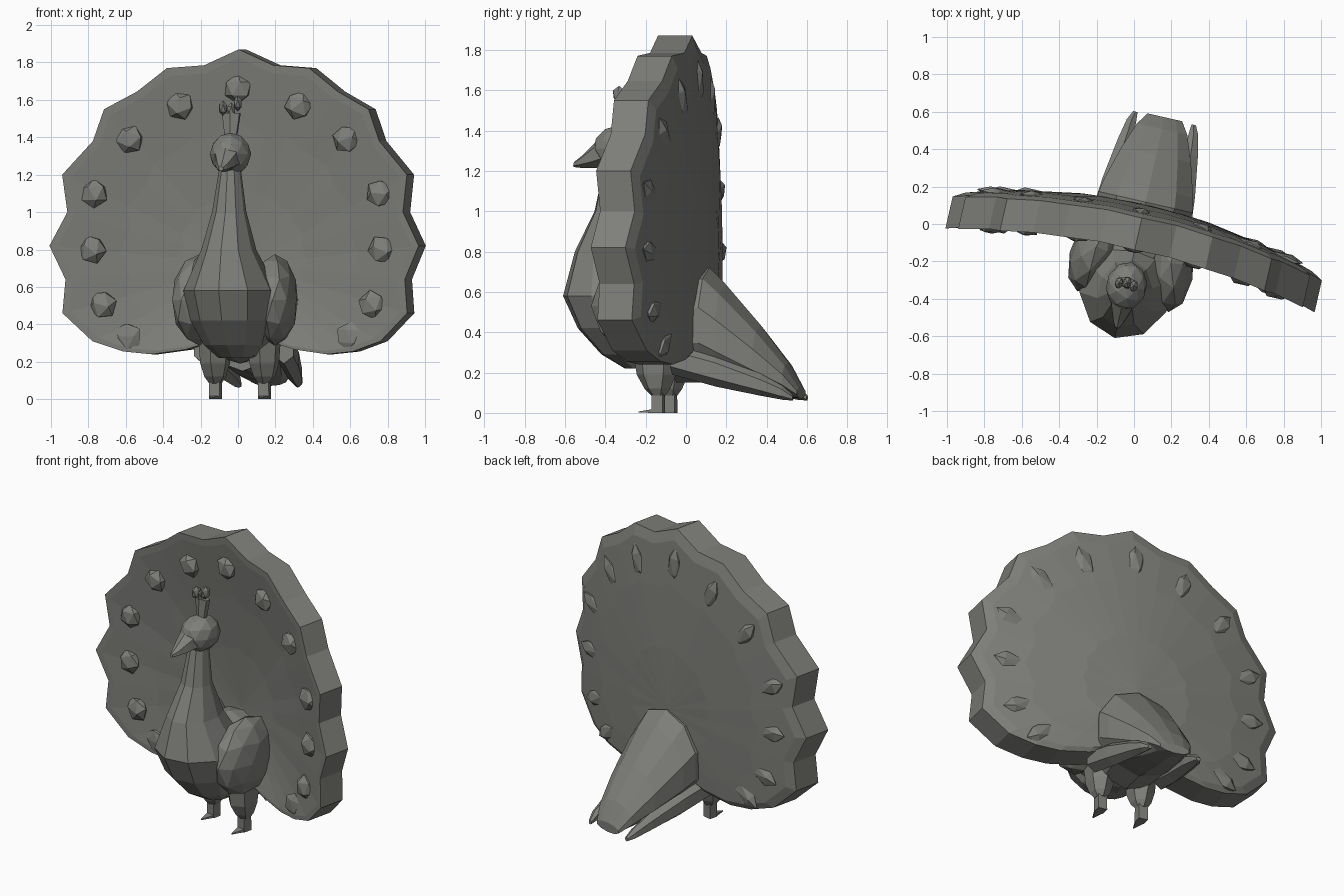
import bpy, bmesh
from math import radians, sin, cos, pi, atan2, hypot
from mathutils import Matrix

# Whole bird is turned slightly to its right
TURN = Matrix.Translation((0.035, 0, 0)) @ Matrix.Rotation(radians(-12.8), 4, 'Z')

# Dark grey plumage
plumage = bpy.data.materials.new("dark_grey")
plumage.diffuse_color = (0.21, 0.21, 0.195, 1)


def finish(name, bm):
    bmesh.ops.recalc_face_normals(bm, faces=bm.faces[:])
    bm.transform(TURN)
    me = bpy.data.meshes.new(name)
    bm.to_mesh(me)
    bm.free()
    me.materials.append(plumage)
    ob = bpy.data.objects.new(name, me)
    bpy.context.collection.objects.link(ob)
    return ob


def bridge(bm, rings):
    for r, q in zip(rings, rings[1:]):
        n = len(r)
        for i in range(n):
            j = (i + 1) % n
            bm.faces.new((r[i], r[j], q[j], q[i]))


def loft(name, secs, n=8, x=0.0):
    """Rings of (y, z, half width, half height, tilt[, x shift]) joined into a tube."""
    bm = bmesh.new()
    rings = []
    for y, z, w, h, tilt, *dx in secs:
        a = radians(tilt)
        cx = x + (dx[0] if dx else 0)
        ring = []
        for i in range(n):
            t = 2 * pi * (i + 0.5) / n
            s = h * sin(t)
            ring.append(bm.verts.new((cx + w * cos(t), y + s * cos(a), z + s * sin(a))))
        rings.append(ring)
    bridge(bm, rings)
    bm.faces.new(rings[0])
    bm.faces.new(rings[-1])
    return finish(name, bm)


def ball(name, loc, size, subdiv=2, rot=Matrix()):
    bm = bmesh.new()
    m = Matrix.Translation(loc) @ rot @ Matrix.Diagonal((*size, 1))
    bmesh.ops.create_icosphere(bm, subdivisions=subdiv, radius=1, matrix=m)
    return finish(name, bm)


# Tail fan: scalloped outline, dished forward towards the edges
HUB = 0.72
half = [(0.19, 1.785), (0.39, 1.77), (0.55, 1.645), (0.725, 1.55), (0.785, 1.38),
        (0.945, 1.2), (0.92, 1.0), (1.012, 0.82), (0.93, 0.64), (0.945, 0.46),
        (0.79, 0.31), (0.63, 0.255), (0.48, 0.24), (0.3, 0.265), (0.15, 0.31)]
outline = [(0, 1.87)] + half + [(0, 0.33)] + [(-x, z) for x, z in reversed(half)]


def back_y(x, z):
    return 0.11 - 0.17 * x * x - 0.05 * (z - 0.75) ** 2


def thick(t):
    return 0.12 + 0.075 * t


bm = bmesh.new()
rings = []
for t, d in [(0.35, 0), (0.7, 0), (0.94, 0), (1, 0.015), (1, 0.19), (0.96, thick(0.96)),
             (0.65, thick(0.65)), (0.35, thick(0.35))]:
    pts = [(x * t, HUB + (z - HUB) * t) for x, z in outline]
    rings.append([bm.verts.new((x, back_y(x, z) - d, z)) for x, z in pts])
bridge(bm, rings)
n = len(outline)
for ring, d in ((rings[0], 0), (rings[-1], thick(0))):
    c = bm.verts.new((0, 0.11 - d, HUB))
    for i in range(n):
        bm.faces.new((c, ring[i], ring[(i + 1) % n]))
finish("tail_fan", bm)

# Feather eyes: faceted studs in front, slim ridges behind
eyes = [(0.325, 1.57), (0.595, 1.39), (0.785, 1.1), (0.795, 0.8), (0.74, 0.505), (0.61, 0.335)]
for x, z in [(-0.01, 1.66)] + eyes + [(-x, z) for x, z in eyes]:
    spin = Matrix.Rotation(atan2(x, z - HUB), 4, 'Y')
    yb = back_y(x, z)
    depth = 0.025 if z < 0.4 else 0.05
    ball("feather_eye", (x, yb - thick(0.84), z), (0.08, depth, 0.08), 1, spin)
    k = 1 - 0.02 / hypot(x, z - HUB)
    ball("feather_ridge", (x * k, yb - 0.014, HUB + (z - HUB) * k), (0.06, 0.035, 0.12), 1, spin)

# Neck and breast
loft("neck_and_breast", [
    (-0.35, 1.25, 0.055, 0.06, 0), (-0.37, 1.0, 0.092, 0.095, 0),
    (-0.38, 0.8, 0.145, 0.185, 0), (-0.34, 0.58, 0.25, 0.285, 0),
    (-0.31, 0.42, 0.22, 0.24, 0), (-0.26, 0.29, 0.16, 0.17, 0),
    (-0.22, 0.22, 0.09, 0.09, 0)], 10)

# Body and wings
ball("body", (0, -0.1, 0.46), (0.26, 0.34, 0.27))
for s in (-1, 1):
    ball("wing", (s * 0.205, -0.17, 0.53), (0.125, 0.26, 0.245), 2,
         Matrix.Rotation(radians(s * 10), 4, 'Z'))

# Head, beak and crest
ball("head", (0, -0.34, 1.31), (0.11, 0.13, 0.115))
loft("beak", [(-0.4, 1.31, 0.085, 0.09, 90), (-0.47, 1.275, 0.06, 0.062, 85),
              (-0.535, 1.245, 0.033, 0.03, 80), (-0.57, 1.232, 0.012, 0.013, 80)], 6)
loft("crest_stem", [(-0.33, 1.39, 0.034, 0.025, 0), (-0.32, 1.53, 0.056, 0.03, 0)], 6)
for x, z in ((-0.042, 1.555), (0.0, 1.545), (0.038, 1.58)):
    ball("crest_tip", (x, -0.32 - abs(x) * 0.3, z), (0.024, 0.035, 0.042), 1)

# Rear tail covert sloping down behind the fan
loft("rear_tail", [
    (-0.05, 0.42, 0.24, 0.27, 90), (0.12, 0.435, 0.27, 0.285, 90),
    (0.2, 0.385, 0.255, 0.255, 90), (0.38, 0.265, 0.2, 0.17, 90),
    (0.52, 0.165, 0.145, 0.085, 90), (0.585, 0.1, 0.1, 0.03, 90)], 10)
for s in (-1, 1):
    loft("rear_side_feather", [
        (-0.02, 0.27, 0.06, 0.08, 90, s * 0.22), (0.2, 0.21, 0.055, 0.08, 90, s * 0.205),
        (0.42, 0.14, 0.045, 0.055, 90, s * 0.18), (0.53, 0.1, 0.03, 0.035, 90, s * 0.17),
        (0.58, 0.075, 0.014, 0.014, 90, s * 0.16)], 6)

# Legs: thigh, shank and pointed toe
for s in (-1, 1):
    x = s * 0.135
    loft("thigh", [(-0.12, 0.32, 0.09, 0.12, 0), (-0.12, 0.19, 0.08, 0.1, 0),
                   (-0.115, 0.12, 0.06, 0.065, 0), (-0.11, 0.085, 0.035, 0.035, 0)], 6, x)
    loft("shank", [(-0.11, 0.11, 0.04, 0.04, 0), (-0.11, 0.0, 0.042, 0.04, 0)], 4, x)
    loft("toe", [(-0.1, 0.02, 0.04, 0.02, 90), (-0.14, 0.009, 0.035, 0.012, 90),
                 (-0.21, 0.004, 0.004, 0.004, 90)], 4, x)
